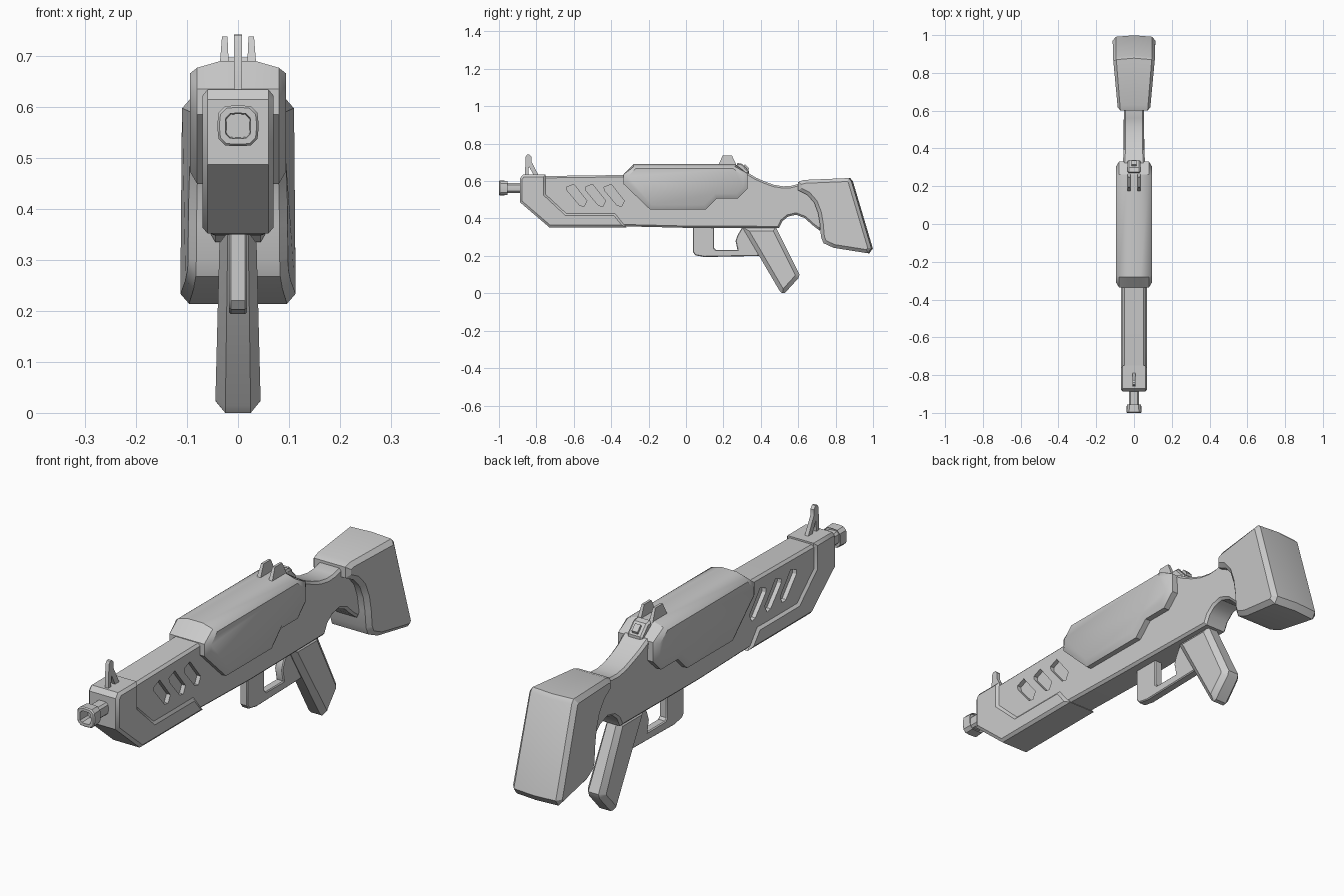
import bpy, bmesh, math

if "Cube" in bpy.data.objects:
    bpy.data.objects.remove(bpy.data.objects["Cube"])

grey = bpy.data.materials.new("light_grey")
grey.diffuse_color = (0.6, 0.6, 0.6, 1)
grey.use_nodes = True
grey.node_tree.nodes["Principled BSDF"].inputs["Base Color"].default_value = grey.diffuse_color


def finish(name, bm, smooth=True):
    bmesh.ops.recalc_face_normals(bm, faces=bm.faces)
    me = bpy.data.meshes.new(name)
    bm.to_mesh(me)
    bm.free()
    me.materials.append(grey)
    ob = bpy.data.objects.new(name, me)
    bpy.context.collection.objects.link(ob)
    if smooth:
        soften(me)
    return ob


def soften(me):
    me.polygons.foreach_set("use_smooth", [True] * len(me.polygons))
    me.set_sharp_from_angle(angle=math.radians(32))


def prism(name, pts, hw, rim=0, depth=0, x=0, cuts=(), shape=None, smooth=True):
    """Side profile (y, z) extruded across x, with chamfered rims and optional reshaping."""
    bm = bmesh.new()
    a = [bm.verts.new((x - hw, y, z)) for y, z in pts]
    b = [bm.verts.new((x + hw, y, z)) for y, z in pts]
    caps = [bm.faces.new(a), bm.faces.new(b)]
    n = len(pts)
    for i in range(n):
        j = (i + 1) % n
        bm.faces.new((a[i], a[j], b[j], b[i]))
    bmesh.ops.recalc_face_normals(bm, faces=bm.faces)
    if rim:
        bmesh.ops.inset_individual(bm, faces=caps, thickness=rim, depth=depth,
                                   use_even_offset=True)
    for c in cuts:
        bmesh.ops.bisect_plane(bm, geom=bm.verts[:] + bm.edges[:] + bm.faces[:],
                               plane_co=(c, 0, 0), plane_no=(1, 0, 0))
    if shape:
        for v in bm.verts:
            shape(v.co)
    return finish(name, bm, smooth)


def lerp_clamped(t, a, b):
    return a + (b - a) * min(1, max(0, t))


# main body with slim neck
def body_shape(co):
    co.x *= lerp_clamped((co.y - 0.3) / 0.1, 1, 0.87)


body = prism("body", [
    (-.86, .50), (-.86, .615), (-.75, .627), (.25, .64), (.33, .645), (.375, .618),
    (.42, .598), (.47, .58), (.52, .572), (.56, .574), (.604, .585), (.70, .57),
    (.74, .48), (.74, .38), (.715, .335), (.674, .366), (.635, .402), (.588, .42),
    (.545, .41), (.515, .385), (.497, .348), (0, .35), (-.33, .358), (-.72, .365)],
    .051, .01, .01, shape=body_shape, smooth=False)

# slanted vent slots, cut on both sides
cutters = []
for i in range(3):
    for s in (-1, 1):
        d = i * .1
        c = prism("slot_cutter", [(-.638 + d, .567), (-.6 + d, .583), (-.53 + d, .495),
                                  (-.545 + d, .465), (-.568 + d, .47), (-.636 + d, .55)],
                  .04, x=s * .083, smooth=False)
        c.hide_render = True
        cutters.append(c)
        m = body.modifiers.new("slot", 'BOOLEAN')
        m.operation, m.solver, m.object = 'DIFFERENCE', 'EXACT', c
bpy.context.view_layer.update()
dg = bpy.context.evaluated_depsgraph_get()
cut_mesh = bpy.data.meshes.new_from_object(body.evaluated_get(dg))
body.modifiers.clear()
body.data = cut_mesh
soften(cut_mesh)
for c in cutters:
    bpy.data.objects.remove(c)

# front shroud wrapping nose and underside
prism("front_shroud", [
    (-.888, .487), (-.888, .615), (-.872, .634), (-.75, .634), (-.75, .53), (-.64, .428),
    (-.38, .428), (-.318, .352), (-.73, .352)], .06, .012, .01)


# upper receiver panel with crowned top
def crown(co):
    if co.z > .68 and abs(co.x) > .05:
        co.z -= .013


prism("receiver_panel", [
    (-.335, .585), (-.335, .635), (-.28, .69), (.262, .69), (.33, .64), (.33, .56),
    (.278, .508), (.166, .508), (.107, .449), (-.193, .449)],
    .08, .024, .014, cuts=(-.035, .035), shape=crown)


# shoulder stock, widening rearward
def stock_shape(co):
    if co.y > .86 and abs(co.x) < .001:
        co.y += .008
    co.x *= lerp_clamped((co.y - .6) / .3, .75, 1)


prism("stock", [
    (.6, .55), (.6, .595), (.63, .606), (.87, .616), (.884, .6), (.991, .24), (.973, .214),
    (.79, .243), (.735, .268), (.722, .3), (.716, .37), (.706, .43), (.685, .485),
    (.65, .525)], .096, .018, .017, cuts=(0,), shape=stock_shape)


# pistol grip, thicker toward the base
def grip_shape(co):
    co.x *= lerp_clamped(co.z / .35, 1, .8)


prism("grip", [
    (.30, .355), (.48, .355), (.607, .1), (.6, .08), (.53, .003), (.515, 0), (.5, .014)],
    .025, .022, .02, shape=grip_shape)

# trigger guard with trigger
prism("trigger_guard", [
    (.037, .36), (.037, .22), (.05, .203), (.1, .194), (.41, .2), (.41, .36), (.305, .36),
    (.275, .31), (.265, .28), (.275, .232), (.16, .232), (.15, .242), (.15, .36)],
    .014, .004, .004)

# front sight
prism("front_sight", [
    (-.862, .62), (-.857, .73), (-.85, .741), (-.838, .742), (-.826, .73), (-.827, .705),
    (-.785, .625), (-.812, .625), (-.84, .68), (-.844, .62)], .008)


# rear sight fins
for s, side in ((-1, "left"), (1, "right")):
    def lean(co, s=s):
        if co.z > .7:
            co.x = s * .026 + (co.x - s * .027) * .6
    prism("rear_sight_" + side, [(.17, .68), (.197, .738), (.245, .738), (.272, .68)],
          .009, x=s * .027, shape=lean)

# rear latch block and its button
prism("rear_latch", [(.265, .67), (.275, .697), (.3, .692), (.338, .652), (.338, .62),
                     (.31, .62)], .026, .006, .008)
prism("latch_button", [(.305, .68), (.315, .69), (.337, .667), (.33, .65)], .013)

# barrel and muzzle: rounded square rings along y
bm = bmesh.new()
rings = []
for y, r in ((-.87, .027), (-.965, .027), (-.965, .036), (-.955, .038), (-.995, .04),
             (-1, .036), (-1, .025), (-.95, .023))[:]:
    ring = []
    for k in range(16):
        a = math.tau * (k + .5) / 16
        c, s = math.cos(a), math.sin(a)
        q = r / (c ** 4 + s ** 4) ** .25
        ring.append(bm.verts.new((q * c, y, .563 + q * s)))
    rings.append(ring)
for p, q in zip(rings, rings[1:]):
    for k in range(16):
        j = (k + 1) % 16
        bm.faces.new((p[k], p[j], q[j], q[k]))
bm.faces.new(rings[0])
bm.faces.new(rings[-1])
finish("barrel", bm)
